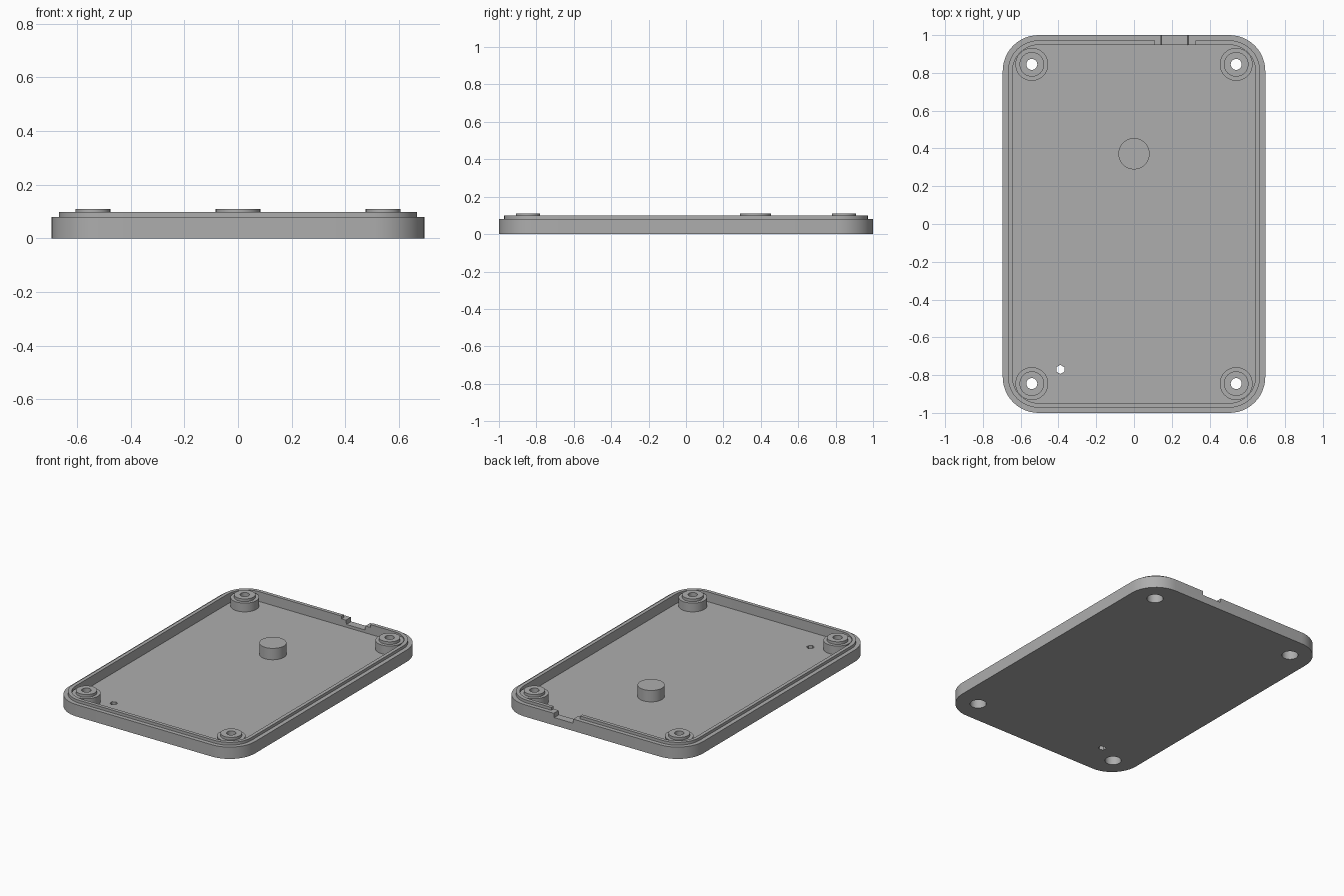
import bpy, bmesh, math

cube = bpy.data.objects.get("Cube")
if cube:
    bpy.data.objects.remove(cube, do_unlink=True)

grey = bpy.data.materials.new("plain grey")
grey.use_nodes = True
GREY = (0.42, 0.42, 0.42, 1)
grey.diffuse_color = GREY
grey.node_tree.nodes["Principled BSDF"].inputs["Base Color"].default_value = GREY

HALF_X, HALF_Y, RADIUS = 0.695, 1.0, 0.19
FLOOR, LEDGE, LIP, TOP = 0.033, 0.08, 0.099, 0.11


def circle(r, z, x=0, y=0, n=40, turn=0):
    return [(x + r * math.cos(turn + math.tau * i / n),
             y + r * math.sin(turn + math.tau * i / n), z) for i in range(n)]


def rounded_rect(inset, z, steps=12):
    r = RADIUS - inset
    cx, cy = HALF_X - RADIUS, HALF_Y - RADIUS
    pts = []
    for k, (sx, sy) in enumerate([(1, 1), (-1, 1), (-1, -1), (1, -1)]):
        for i in range(steps + 1):
            a = (k + i / steps) * math.pi / 2
            pts.append((sx * cx + r * math.cos(a), sy * cy + r * math.sin(a), z))
    return pts


def loft(name, rings, cap_start=True, cap_end=True):
    """Skin a stack of rings that all have the same point count."""
    bm = bmesh.new()
    loops = [[bm.verts.new(p) for p in ring] for ring in rings]
    n = len(loops[0])
    for a, b in zip(loops, loops[1:]):
        for i in range(n):
            j = (i + 1) % n
            bm.faces.new((a[i], a[j], b[j], b[i]))
    if cap_start:
        bm.faces.new(loops[0][::-1])
    if cap_end:
        bm.faces.new(loops[-1])
    mesh = bpy.data.meshes.new(name)
    bm.to_mesh(mesh)
    bm.free()
    mesh.materials.append(grey)
    obj = bpy.data.objects.new(name, mesh)
    bpy.context.collection.objects.link(obj)
    return obj


def activate(obj):
    bpy.ops.object.select_all(action='DESELECT')
    obj.select_set(True)
    bpy.context.view_layer.objects.active = obj


def cut(target, cutter):
    cutter.hide_render = True
    mod = target.modifiers.new("cut", 'BOOLEAN')
    mod.operation, mod.solver, mod.object = 'DIFFERENCE', 'EXACT', cutter
    activate(target)
    bpy.ops.object.modifier_apply(modifier=mod.name)
    bpy.data.objects.remove(cutter, do_unlink=True)


def slot(name, low, high, z0, z1):
    """Block through the back wall, with separate x spans at bottom and top."""
    def ring(span, z):
        a, b = span
        return [(a, 0.92, z), (b, 0.92, z), (b, 1.05, z), (a, 1.05, z)]
    return loft(name, [ring(low, z0), ring(high, z1)])


# Tray: outer wall, ledge, raised lip, inner wall and floor
tray = loft("tray", [
    rounded_rect(0, 0), rounded_rect(0, LEDGE),
    rounded_rect(0.028, LEDGE), rounded_rect(0.028, LIP),
    rounded_rect(0.052, LIP), rounded_rect(0.052, FLOOR)])

# Gap in the lip and cable notch in the back wall
cut(tray, slot("lip_gap", (0.11, 0.325), (0.11, 0.325), LEDGE, 0.15))
cut(tray, slot("cable_notch", (0.146, 0.284), (0.133, 0.297), 0.052, 0.15))

# Small reset hole in the floor
cut(tray, loft("reset_hole", [circle(0.024, z, -0.39, -0.77, 6, math.pi / 2)
                              for z in (-0.05, 0.06)]))

# Screw bosses with a stepped bore, one in each corner
BORE = 0.05
PROFILE = [(0.087, FLOOR), (0.087, 0.092), (0.065, 0.092), (0.065, TOP),
           (0.029, TOP), (0.029, 0.075), (BORE, 0.075), (BORE, FLOOR)]
parts = [tray]
for sx, side in ((-1, "right"), (1, "left")):
    for sy, end in ((-1, "front"), (1, "back")):
        x, y = sx * 0.541, sy * 0.845
        cut(tray, loft("screw_hole", [circle(BORE, z, x, y) for z in (-0.05, 0.06)]))
        parts.append(loft(f"screw_boss_{end}_{side}",
                          [circle(r, z, x, y) for r, z in PROFILE], False, False))

# Round support peg on the floor
parts.append(loft("support_peg", [circle(0.083, z, 0, 0.372) for z in (FLOOR, TOP)], False))

for obj in parts:
    activate(obj)
    bpy.ops.object.shade_smooth_by_angle(angle=math.radians(30))
